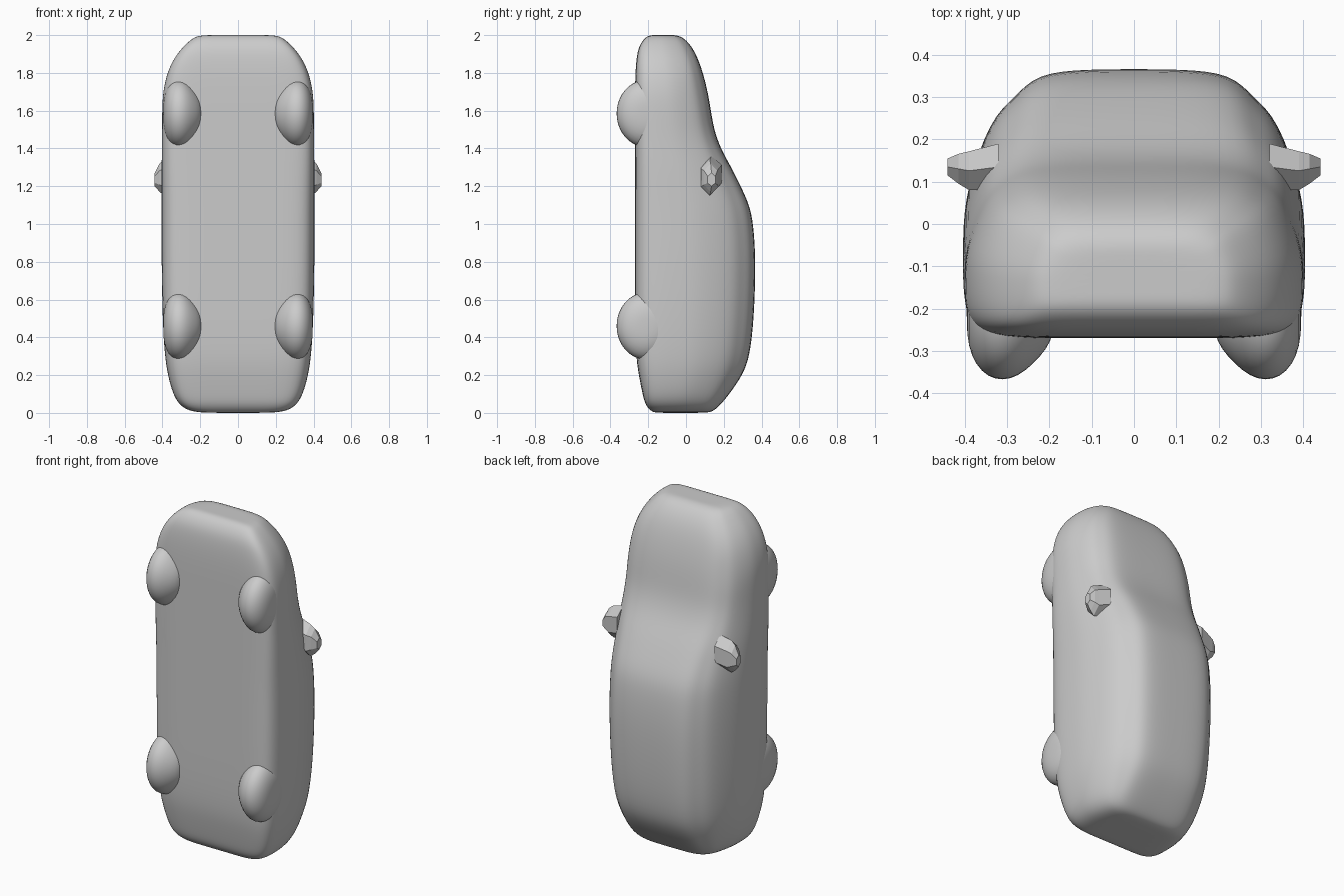
import bpy, bmesh, math

if "Cube" in bpy.data.objects:
    bpy.data.objects.remove(bpy.data.objects["Cube"])

paint = bpy.data.materials.new("plain grey")
paint.diffuse_color = (0.6, 0.6, 0.6, 1)
paint.use_nodes = True
paint.node_tree.nodes["Principled BSDF"].inputs["Base Color"].default_value = paint.diffuse_color


def loft(name, rings, levels, mirror=False):
    """Skin a list of closed rings, cap both ends and smooth the result."""
    bm = bmesh.new()
    loops = [[bm.verts.new(p) for p in ring] for ring in rings]
    n = len(loops[0])
    for a, b in zip(loops, loops[1:]):
        for i in range(n):
            j = (i + 1) % n
            bm.faces.new((a[i], a[j], b[j], b[i]))
    bm.faces.new(loops[0])
    bm.faces.new(loops[-1])
    bmesh.ops.recalc_face_normals(bm, faces=bm.faces[:])
    for f in bm.faces:
        f.smooth = True
    mesh = bpy.data.meshes.new(name)
    bm.to_mesh(mesh)
    bm.free()
    mesh.materials.append(paint)
    obj = bpy.data.objects.new(name, mesh)
    bpy.context.collection.objects.link(obj)
    if mirror:
        obj.modifiers.new("Mirror", 'MIRROR')
    if levels:
        sub = obj.modifiers.new("Smooth", 'SUBSURF')
        sub.levels = sub.render_levels = levels
    return obj


def body_section(z, yb, yt, w, r):
    """Car cross-section: underside yb, roof yt, half width w, roof half width r."""
    h = yt - yb
    belt = yb + 0.55 * h
    half = [(0.4 * w, yb), (0.82 * w, yb), (0.96 * w, yb + 0.07 * h),
            (w, yb + 0.2 * h), (w, yb + 0.38 * h), (0.985 * w, belt),
            (r + 0.5 * (w - r), belt + 0.27 * h), (r + 0.01, yt - 0.11 * h),
            (0.85 * r, yt - 0.015 * h), (0.4 * r, yt)]
    ring = [(0, yb)] + half + [(0, yt)] + [(-x, y) for x, y in reversed(half)]
    return [(x, y, z) for x, y in ring]


# Body shell, from the tail on the ground up to the nose
stations = [
    (0.0, -.15, .09, .13, .10), (0.004, -.18, .14, .25, .20),
    (0.04, -.215, .18, .31, .24), (0.1, -.23, .23, .345, .25),
    (0.2, -.25, .30, .372, .25), (0.3, -.265, .338, .388, .26),
    (0.5, -.27, .36, .40, .27), (0.8, -.27, .37, .405, .275),
    (1.0, -.27, .357, .405, .275), (1.1, -.27, .336, .405, .275),
    (1.2, -.27, .29, .405, .28), (1.3, -.27, .24, .405, .29),
    (1.4, -.27, .183, .403, .30), (1.5, -.27, .148, .402, .30),
    (1.6, -.27, .132, .402, .30), (1.7, -.27, .115, .398, .29),
    (1.8, -.268, .09, .376, .28), (1.88, -.262, .062, .338, .25),
    (1.94, -.25, .03, .29, .21), (1.985, -.22, -.01, .24, .18),
    (2.0, -.19, -.05, .20, .15), (2.0, -.16, -.08, .10, .07)]
loft("body_shell", [body_section(*s) for s in stations], 2)

# Wheels: rounded discs turned about the x axis, (x, radius)
tyre = [(.19, .05), (.205, .085), (.24, .125), (.275, .153), (.31, .163),
        (.345, .155), (.375, .125), (.392, .08), (.396, .03)]
for name, zc in (("rear_wheels", 0.46), ("front_wheels", 1.585)):
    rings = []
    for x, rad in tyre:
        angles = [2 * math.pi * i / 20 for i in range(20)]
        rings.append([(x, -0.21 + rad * math.cos(a), zc + 1.13 * rad * math.sin(a))
                      for a in angles])
    loft(name, rings, 1, mirror=True)

# Door mirrors: faceted pods that narrow towards the tip, (x, y0, y1, z0, z1)
pod = [(.32, .08, .19, 1.17, 1.36), (.39, .08, .172, 1.15, 1.34),
       (.415, .095, .166, 1.17, 1.32), (.441, .115, .155, 1.20, 1.27)]
rings = []
for x, y0, y1, z0, z1 in pod:
    c = 0.25 * (z1 - z0)
    rings.append([(x, y0, z0 + c), (x, y0, z1 - c), (x, (y0 + y1) / 2, z1),
                  (x, y1, z1 - c), (x, y1, z0 + c), (x, (y0 + y1) / 2, z0)])
mirrors = loft("door_mirrors", rings, 0, mirror=True)
for f in mirrors.data.polygons:
    f.use_smooth = False
